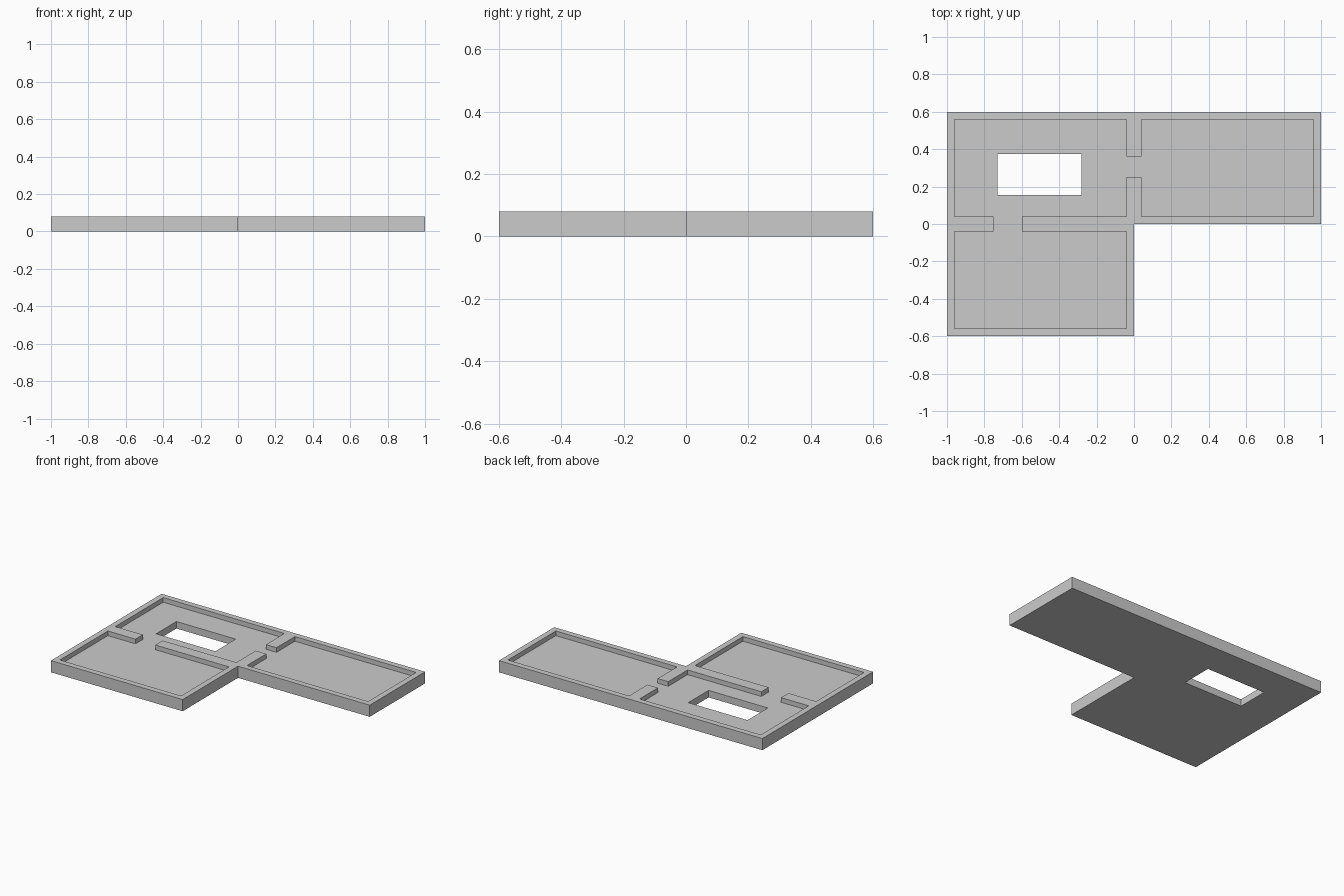
import bpy, bmesh

if "Cube" in bpy.data.objects:
    bpy.data.objects.remove(bpy.data.objects["Cube"])

FLOOR, TOP = 0.048, 0.08

# Plan rectangles: x0, x1, y0, y1
wings = [(-1, 1, 0, 0.6), (-1, 0, -0.6, 0)]
rooms = [(-0.96, -0.04, 0.04, 0.56),
         (0.04, 0.96, 0.04, 0.56),
         (-0.96, -0.04, -0.56, -0.04)]
doorways = [(-0.75, -0.6, -0.04, 0.04), (-0.04, 0.04, 0.25, 0.36)]
opening = (-0.73, -0.28, 0.155, 0.375)

rects = wings + rooms + doorways + [opening]
xs = sorted({v for r in rects for v in r[:2]})
ys = sorted({v for r in rects for v in r[2:]})
zs = [0, FLOOR, TOP]
axes = (xs, ys, zs)


def inside(x, y, r):
    return r[0] < x < r[1] and r[2] < y < r[3]


def solid(c):
    if any(not 0 <= c[a] < len(axes[a]) - 1 for a in range(3)):
        return False
    x, y = ((axes[a][c[a]] + axes[a][c[a] + 1]) / 2 for a in (0, 1))
    if not any(inside(x, y, r) for r in wings) or inside(x, y, opening):
        return False
    return c[2] == 0 or not any(inside(x, y, r) for r in rooms + doorways)


# One watertight skin around all solid plan cells
bm = bmesh.new()
verts = {}


def vert(idx):
    if idx not in verts:
        verts[idx] = bm.verts.new([axes[a][idx[a]] for a in range(3)])
    return verts[idx]


for i in range(len(xs) - 1):
    for j in range(len(ys) - 1):
        for k in range(2):
            cell = (i, j, k)
            if not solid(cell):
                continue
            for a in range(3):
                for side in (0, 1):
                    near = list(cell)
                    near[a] += 2 * side - 1
                    if solid(near):
                        continue
                    corners = []
                    for u, v in ((0, 0), (1, 0), (1, 1), (0, 1)):
                        p = list(cell)
                        p[a] += side
                        p[(a + 1) % 3] += u
                        p[(a + 2) % 3] += v
                        corners.append(vert(tuple(p)))
                    bm.faces.new(corners if side else corners[::-1])

mesh = bpy.data.meshes.new("floor_plan")
bm.to_mesh(mesh)
bm.free()
plan = bpy.data.objects.new("floor_with_walls", mesh)
bpy.context.collection.objects.link(plan)
